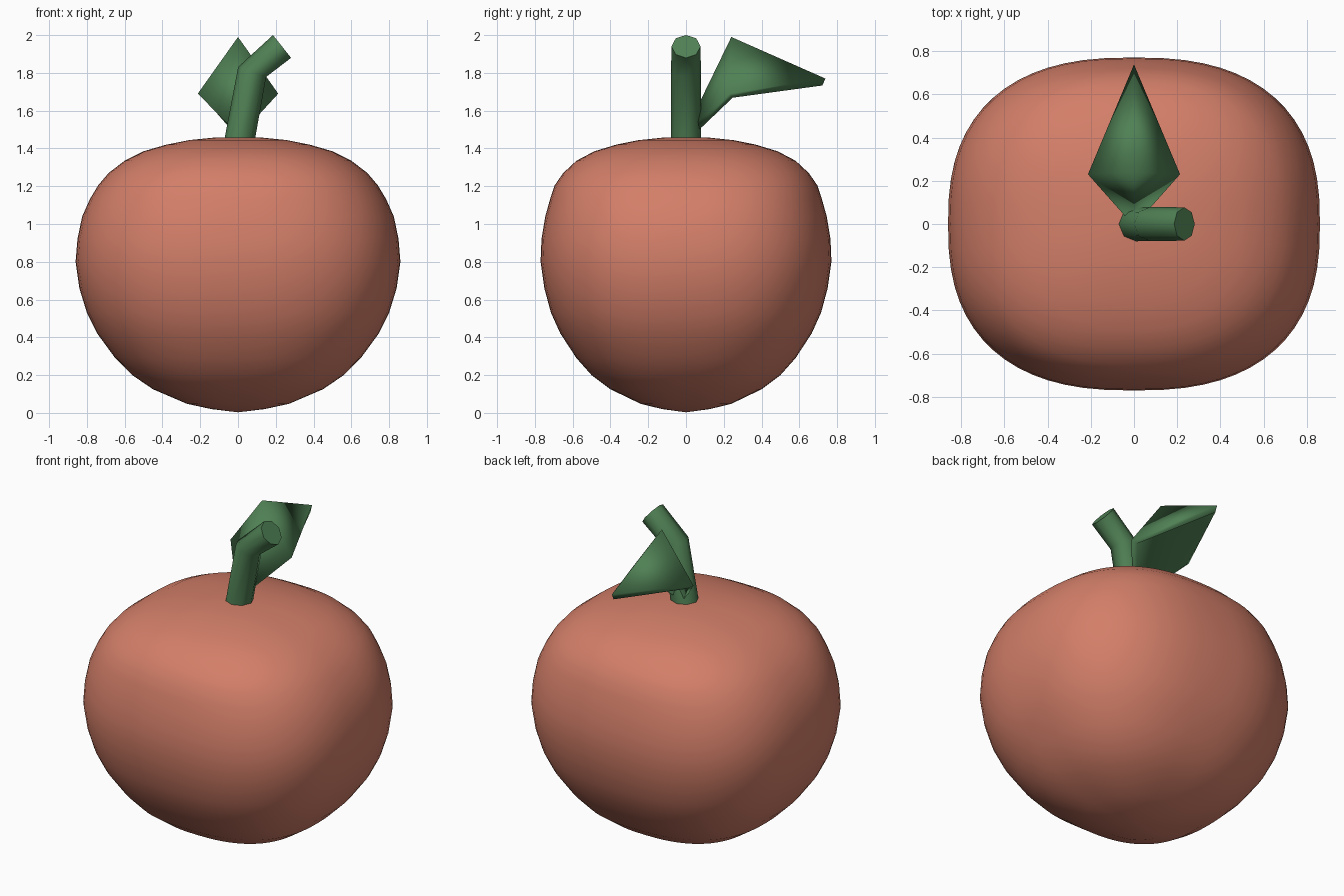
import bpy
from math import sin, cos, pi
from mathutils import Vector

if "Cube" in bpy.data.objects:
    bpy.data.objects.remove(bpy.data.objects["Cube"])


def material(name, rgb):
    m = bpy.data.materials.new(name)
    m.diffuse_color = (*rgb, 1)
    m.use_nodes = True
    m.node_tree.nodes["Principled BSDF"].inputs["Base Color"].default_value = m.diffuse_color
    return m


def add(name, verts, faces, mat, smooth=True):
    me = bpy.data.meshes.new(name)
    me.from_pydata([tuple(v) for v in verts], [], faces)
    me.materials.append(mat)
    for p in me.polygons:
        p.use_smooth = smooth
    ob = bpy.data.objects.new(name, me)
    bpy.context.collection.objects.link(ob)
    return ob


def side_quads(rings, n):
    return [(r * n + i, r * n + (i + 1) % n, (r + 1) * n + (i + 1) % n, (r + 1) * n + i)
            for r in range(rings - 1) for i in range(n)]


skin = material("skin", (0.65, 0.21, 0.14))
green = material("green", (0.08, 0.22, 0.09))

# Fruit body: stacked squarish rings (half width x, half depth y, height)
profile = [(0.14, 0.125, 0.02), (0.27, 0.24, 0.048), (0.45, 0.40, 0.125),
           (0.56, 0.50, 0.20), (0.65, 0.58, 0.29), (0.745, 0.665, 0.42),
           (0.80, 0.715, 0.53), (0.84, 0.75, 0.66), (0.86, 0.77, 0.80),
           (0.85, 0.765, 0.92), (0.825, 0.745, 1.04), (0.785, 0.72, 1.13),
           (0.74, 0.695, 1.205), (0.685, 0.65, 1.27), (0.60, 0.58, 1.335),
           (0.50, 0.485, 1.385), (0.38, 0.37, 1.42), (0.26, 0.25, 1.444),
           (0.13, 0.125, 1.457)]
N = 64
EXP = 2 / 2.5


def sgn_pow(v):
    return (1 if v >= 0 else -1) * abs(v) ** EXP


verts = [(rx * sgn_pow(cos(2 * pi * i / N)), ry * sgn_pow(sin(2 * pi * i / N)), z)
         for rx, ry, z in profile for i in range(N)]
faces = side_quads(len(profile), N)
bottom, top = len(verts), len(verts) + 1
verts += [(0, 0, 0.003), (0, 0, 1.46)]
last = (len(profile) - 1) * N
for i in range(N):
    j = (i + 1) % N
    faces += [(bottom, j, i), (top, last + i, last + j)]
add("fruit_body", verts, faces, skin)

# Stem: bent eight-sided tube (x, z, radius, tilt direction of the ring)
S = 8
stem = [(0.0, 1.40, 0.08, (0.98, -0.18)), (0.075, 1.805, 0.079, (0.94, -0.33)),
        (0.233, 1.94, 0.077, (0.62, -0.785))]
verts = []
for x, z, r, (nx, nz) in stem:
    for i in range(S):
        a = 2 * pi * i / S
        verts.append((x + r * cos(a) * nx, r * sin(a), z + r * cos(a) * nz))
faces = side_quads(3, S) + [tuple(reversed(range(S))), tuple(range(2 * S, 3 * S))]
stem_ob = add("stem", verts, faces, green)
bpy.context.view_layer.objects.active = stem_ob
stem_ob.select_set(True)
bpy.ops.object.shade_smooth_by_angle(angle=pi / 3.3)

# Leaf: folded kite with a raised ridge point, given thickness
leaf_pts = [(0, -0.01, 1.475), (0.213, 0.23, 1.69), (0, 0.738, 1.77),
            (-0.213, 0.23, 1.69), (0, 0.24, 1.99)]
leaf = add("leaf", leaf_pts, [(i, (i + 1) % 4, 4) for i in range(4)], green)
mod = leaf.modifiers.new("thickness", 'SOLIDIFY')
mod.thickness = 0.04
mod.offset = -1
